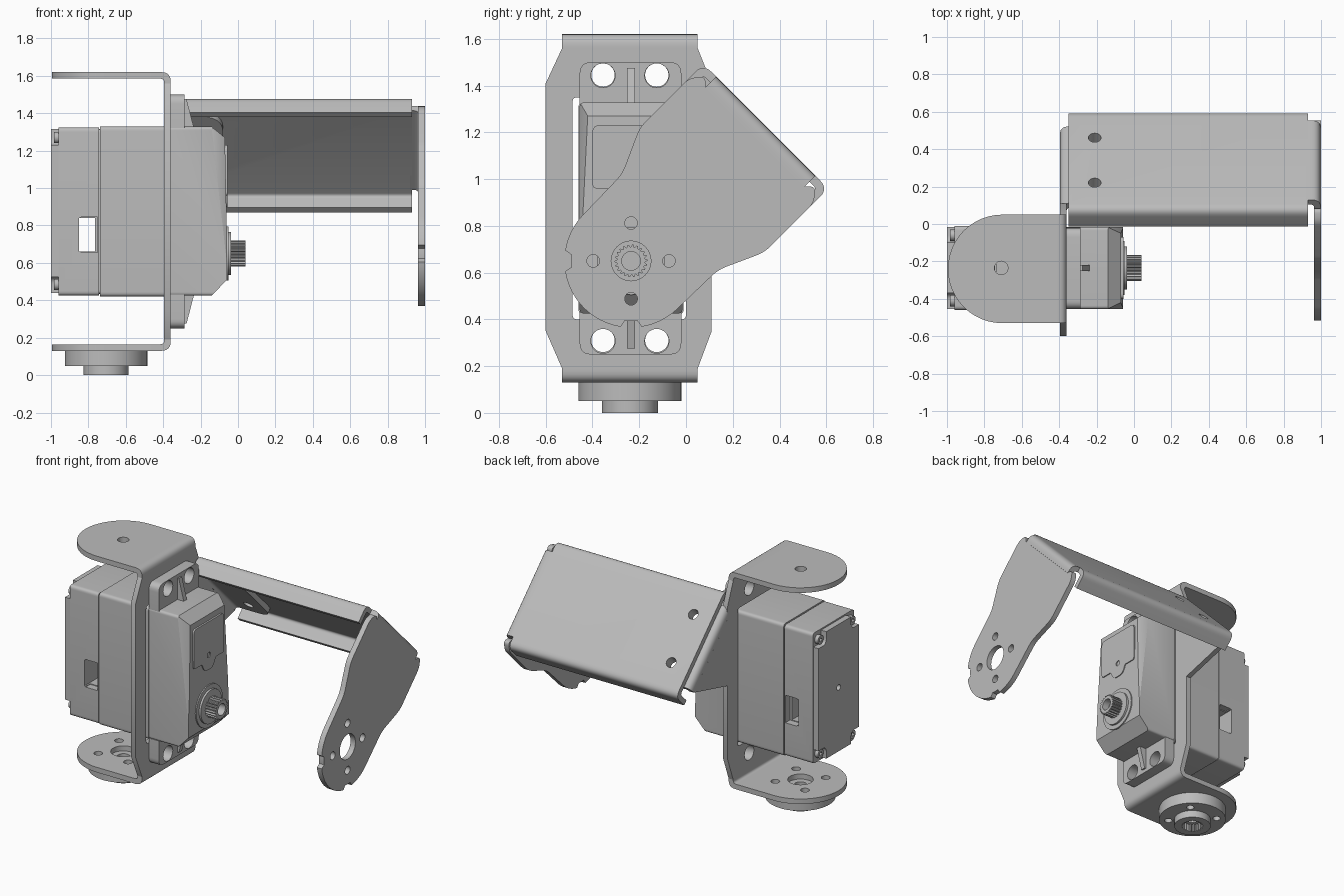
import bpy, bmesh
from math import sin, cos, pi, radians
from mathutils import Matrix, Vector

cube = bpy.data.objects.get("Cube")
if cube:
    bpy.data.objects.remove(cube, do_unlink=True)

grey = bpy.data.materials.new("plain_grey")
grey.use_nodes = True
grey.diffuse_color = (0.5, 0.5, 0.5, 1)
grey.node_tree.nodes["Principled BSDF"].inputs["Base Color"].default_value = (0.5, 0.5, 0.5, 1)

# Drawing frames: two sketch axes, then the extrusion axis
S = 0.5 ** 0.5
X, Y, Z = Vector((1, 0, 0)), Vector((0, 1, 0)), Vector((0, 0, 1))
U, V = Vector((0, S, S)), Vector((0, -S, S))       # tilted arm axes
PIVOT = Vector((0, -0.235, 0.65))                  # output shaft centre
HORN = (-0.705, -0.24)                             # lower horn centre


def frame(a, b, c, origin=Vector((0, 0, 0))):
    m = Matrix((a, b, c)).transposed().to_4x4()
    m.translation = origin
    return m


SIDE, PLAN, FRONT = frame(Y, Z, X), frame(X, Y, Z), frame(X, Z, Y)
SHAFT = frame(Y, Z, X, PIVOT)
ARM, WEB, BEND = (frame(U, V, X, PIVOT), frame(X, V, U, PIVOT), frame(X, U, V, PIVOT))


def circle(cx, cy, r, n=32):
    return [(cx + r * cos(2 * pi * i / n), cy + r * sin(2 * pi * i / n)) for i in range(n)]


def toothed(cx, cy, r, depth, teeth=22):
    return [(cx + (r - depth * (i // 2 % 2)) * cos(pi * i / (2 * teeth)),
             cy + (r - depth * (i // 2 % 2)) * sin(pi * i / (2 * teeth))) for i in range(4 * teeth)]


def ring_holes(cx, cy, dist, r, turn=0.0):
    return [circle(cx + dist * cos(turn + k * pi / 2), cy + dist * sin(turn + k * pi / 2), r, 20)
            for k in range(4)]


def fillet(points):
    """Round each corner given as (x, y, radius)."""
    out = []
    for i, p in enumerate(points):
        c, r = Vector(p[:2]), (p[2] if len(p) > 2 else 0)
        if not r:
            out.append(tuple(c))
            continue
        a = c + (Vector(points[i - 1][:2]) - c).normalized() * r
        b = c + (Vector(points[(i + 1) % len(points)][:2]) - c).normalized() * r
        for k in range(7):
            t = k / 6
            out.append(tuple(a * (1 - t) ** 2 + c * (2 * t * (1 - t)) + b * t * t))
    return out


def rect(x0, x1, y0, y1, r=0.0):
    return fillet([(x0, y0, r), (x1, y0, r), (x1, y1, r), (x0, y1, r)])


def finish(obj):
    obj.data.materials.clear()
    obj.data.materials.append(grey)
    obj.data.polygons.foreach_set("use_smooth", [True] * len(obj.data.polygons))
    obj.data.set_sharp_from_angle(angle=radians(28))
    return obj


def sheet(name, outline, lo, hi, mat, holes=()):
    """Extrude an outline with holes along the frame's third axis."""
    cu = bpy.data.curves.new(name, 'CURVE')
    cu.dimensions, cu.fill_mode, cu.extrude = '2D', 'BOTH', (hi - lo) / 2
    for loop in [outline, *holes]:
        sp = cu.splines.new('POLY')
        sp.points.add(len(loop) - 1)
        for pt, co in zip(sp.points, loop):
            pt.co = (co[0], co[1], 0, 1)
        sp.use_cyclic_u = True
    tmp = bpy.data.objects.new(name + "_sketch", cu)
    bpy.context.collection.objects.link(tmp)
    dg = bpy.context.evaluated_depsgraph_get()
    me = bpy.data.meshes.new_from_object(tmp.evaluated_get(dg))
    bpy.data.objects.remove(tmp, do_unlink=True)
    me.transform(mat @ Matrix.Translation((0, 0, (lo + hi) / 2)))
    bm = bmesh.new()
    bm.from_mesh(me)
    bmesh.ops.remove_doubles(bm, verts=bm.verts, dist=1e-5)
    bmesh.ops.recalc_face_normals(bm, faces=bm.faces)
    bm.to_mesh(me)
    bm.free()
    me.name = name
    obj = bpy.data.objects.new(name, me)
    bpy.context.collection.objects.link(obj)
    return finish(obj)


def cut(obj, *cutters):
    for c in cutters:
        mod = obj.modifiers.new("cut", 'BOOLEAN')
        mod.operation, mod.solver, mod.object = 'DIFFERENCE', 'EXACT', c
    dg = bpy.context.evaluated_depsgraph_get()
    obj.data = bpy.data.meshes.new_from_object(obj.evaluated_get(dg))
    obj.modifiers.clear()
    for c in cutters:
        bpy.data.objects.remove(c, do_unlink=True)
    finish(obj)


def slice_off(obj, planes):
    """Trim with planes, each given as three points; keeps the side with the body centre."""
    bm = bmesh.new()
    bm.from_mesh(obj.data)
    inside = Vector((-0.3, -0.235, 0.88))
    for p, q, r in planes:
        p, q, r = Vector(p), Vector(q), Vector(r)
        n = (q - p).cross(r - p).normalized()
        n = -n if n.dot(inside - p) > 0 else n
        res = bmesh.ops.bisect_plane(bm, geom=bm.verts[:] + bm.edges[:] + bm.faces[:], plane_co=p,
                                     plane_no=n, clear_outer=True)
        bmesh.ops.contextual_create(bm, geom=[e for e in res["geom_cut"] if isinstance(e, bmesh.types.BMEdge)])
    bmesh.ops.recalc_face_normals(bm, faces=bm.faces)
    bm.to_mesh(obj.data)
    bm.free()
    finish(obj)


# Servo bracket: upright plate with its angled wing, two flanges and their bends
ear_spots = [(y, z) for y in (-0.355, -0.125) for z in (0.31, 1.445)]
sheet("bracket_plate", [(-0.53, 0.19), (0.05, 0.19), (0.11, 0.35), (0.11, 0.86), (0.479, 0.954), (0.11, 1.323),
                        (0.11, 1.41), (0.05, 1.56), (-0.53, 1.56), (-0.6, 1.41), (-0.6, 0.35)],
      -0.395, -0.36, SIDE, [rect(-0.485, 0.0, 0.4, 1.35, 0.02)] + [circle(y, z, 0.05) for y, z in ear_spots])
flange = [(-0.45, -0.53), (-0.45, 0.05)] + [(HORN[0] - 0.29 * sin(a), HORN[1] + 0.29 * cos(a))
                                            for a in [pi * i / 24 for i in range(25)]]
sheet("top_flange", flange, 1.585, 1.62, PLAN, [circle(-0.71, -0.235, 0.036)])
sheet("bottom_flange", flange, 0.13, 0.165, PLAN, [circle(*HORN, 0.08)] + ring_holes(*HORN, 0.16, 0.028, pi / 4))
for name, edge, d in (("top_bend", 1.62, -1), ("bottom_bend", 0.13, 1)):
    sheet(name, fillet([(-0.45, edge), (-0.36, edge, 0.05), (-0.36, edge + 0.06 * d), (-0.395, edge + 0.06 * d),
                        (-0.395, edge + 0.035 * d, 0.02), (-0.45, edge + 0.035 * d)]), -0.53, 0.05, FRONT)

# Wing bend and its mounting tab behind the arm web
sheet("tab_bend", fillet([(-0.395, 0.72), (-0.395, 0.78, 0.05), (-0.3, 0.78), (-0.3, 0.745),
                          (-0.36, 0.745, 0.02), (-0.36, 0.72)]), -0.29, 0.29, BEND)
web_holes = [circle(-0.21, v, 0.034, 24) for v in (-0.17, 0.17)]
sheet("mounting_tab", fillet([(-0.3, -0.29), (-0.08, -0.29, 0.12), (-0.08, 0.29, 0.12), (-0.3, 0.29)]),
      0.745, 0.78, WEB, web_holes)

# Lower horn
sheet("horn_disc", circle(*HORN, 0.22, 64), 0.05, 0.13, PLAN,
      [circle(*HORN, 0.04)] + ring_holes(*HORN, 0.16, 0.025, pi / 4))
sheet("horn_hub", circle(*HORN, 0.12, 48), 0.0, 0.05, PLAN, [toothed(*HORN, 0.072, 0.01)])

# Servo case: back cover with screws, rear case, seam, gear case
n = 0.085
y0, y1, z0, z1 = -0.455, -0.015, 0.44, 1.315
sheet("back_cover", fillet([(y0 + n, z0), (y1 - n, z0), (y1 - n, z0 + n, 0.04), (y1, z0 + n), (y1, z1 - n),
                            (y1 - n, z1 - n, 0.04), (y1 - n, z1), (y0 + n, z1), (y0 + n, z1 - n, 0.04),
                            (y0, z1 - n), (y0, z0 + n), (y0 + n, z0 + n, 0.04)]), -1.0, -0.95, SIDE,
      [circle(-0.235, 0.88, 0.02, 20)])
for i, (y, z) in enumerate((y, z) for y in (y0 + 0.045, y1 - 0.045) for z in (z0 + 0.045, z1 - 0.045)):
    sheet("case_screw_%d" % i, circle(y, z, 0.035, 24), -0.96, -0.985 + 0.045, SIDE, [circle(y, z, 0.015, 6)])
    sheet("screw_head_%d" % i, circle(y, z, 0.03, 24), -0.985, -0.95, SIDE, [circle(y, z, 0.014, 6)])
rear = sheet("rear_case", rect(-0.46, -0.01, 0.425, 1.325, 0.025), -0.96, -0.743, SIDE)
cut(rear, sheet("window_cut", rect(-0.85, -0.765, 0.66, 0.84), -0.6, 0.2, FRONT))
cut(rear, *[sheet("recess_cut", rect(-0.84, -0.75, 0.655, 0.845), a, b, FRONT)
            for a, b in ((-0.5, -0.41), (-0.06, 0.05))])
sheet("case_seam", rect(-0.45, -0.02, 0.435, 1.315, 0.02), -0.745, -0.73, SIDE)
sheet("middle_case", rect(-0.46, -0.01, 0.42, 1.33, 0.025), -0.737, -0.36, SIDE)
gear = sheet("gear_case", rect(-0.455, -0.015, 0.425, 1.328, 0.02), -0.36, -0.06, SIDE)
trims = [((-0.14, 0, 0.425), (-0.14, 1, 0.425), (-0.05, 0, 0.52)),
         ((-0.14, 0, 1.328), (-0.14, 1, 1.328), (-0.07, 0, 1.27)),
         ((-0.07, 0, 1.27), (-0.07, 1, 1.27), (-0.06, 0, 0.78))]
for mid, d in ((-0.455, 1), (-0.015, -1)):
    trims.append(((-0.14, mid, 1.31), (-0.08, mid, 0.78), (-0.067, mid + 0.035 * d, 1.25)))
slice_off(gear, trims)
sheet("gear_cover", fillet([(-0.4, 0.96, 0.02), (-0.31, 0.96), (-0.28, 0.9, 0.03), (-0.19, 0.9, 0.03),
                            (-0.16, 0.96), (-0.07, 0.96, 0.02), (-0.07, 1.23, 0.03), (-0.4, 1.23, 0.03)]),
      -0.08, -0.057, SIDE, [circle(-0.235, 1.0, 0.018, 20)])

# Output shaft
sheet("shaft_base", circle(0, 0, 0.145, 48), -0.07, -0.052, SHAFT)
sheet("shaft_collar", circle(0, 0, 0.115, 48), -0.06, -0.038, SHAFT)
sheet("output_spline", toothed(0, 0, 0.07, 0.01), -0.04, 0.04, SHAFT, [circle(0, 0, 0.04)])
sheet("spline_core", circle(0, 0, 0.045), -0.04, -0.01, SHAFT)

# Mounting ears with ribs
for name, end, root in (("upper", 1.5, 1.32), ("lower", 0.25, 0.43)):
    d = 1 if end > root else -1
    sheet(name + "_ear", fillet([(-0.455, root), (-0.455, end, 0.05), (-0.02, end, 0.05), (-0.02, root)]),
          -0.36, -0.285, SIDE, [circle(y, end - 0.057 * d, 0.052) for y in (-0.355, -0.125)])
    sheet(name + "_rib", [(-0.3, root), (-0.235, root), (-0.275, end - 0.025 * d), (-0.3, end - 0.025 * d)],
          -0.252, -0.218, FRONT)

# Long arm: lipped channel, end bend and swinging end plate
half = [(0.69, 0.378), (0.815, 0.378, 0.05)]
inner = [(0.78, 0.343, 0.02), (0.69, 0.343)]
flip = lambda pts: [(p[0], -p[1], *p[2:]) for p in pts]
channel = sheet("arm_channel", fillet(flip(half) + half[::-1] + inner[::-1] + flip(inner)), -0.35, 0.93, ARM)
cut(channel, *[sheet("web_cut", h, 0.7, 0.9, WEB) for h in web_holes])
sheet("arm_bend", fillet([(0.92, 0.815), (0.997, 0.815, 0.05), (0.997, 0.73), (0.962, 0.73),
                          (0.962, 0.78, 0.02), (0.92, 0.78)]), -0.3, 0.3, BEND)
side = [(0.237, 0.29, 0.04), (0.43, 0.378, 0.04), (0.725, 0.378, 0.03), (0.785, 0.335, 0.03), (0.75, 0.3)]
arc = []
for a in range(90, 271, 3):
    r = 0.285 - (0.028 if min(abs(a - 135), abs(a - 225)) < 7 else 0)
    arc.append((r * cos(radians(a)), r * sin(radians(a))))
sheet("arm_end_plate", fillet(arc + flip(side) + side[::-1]), 0.963, 1.0, ARM,
      [circle(0, 0, 0.085)] + ring_holes(0, 0, 0.162, 0.027, pi / 4))
